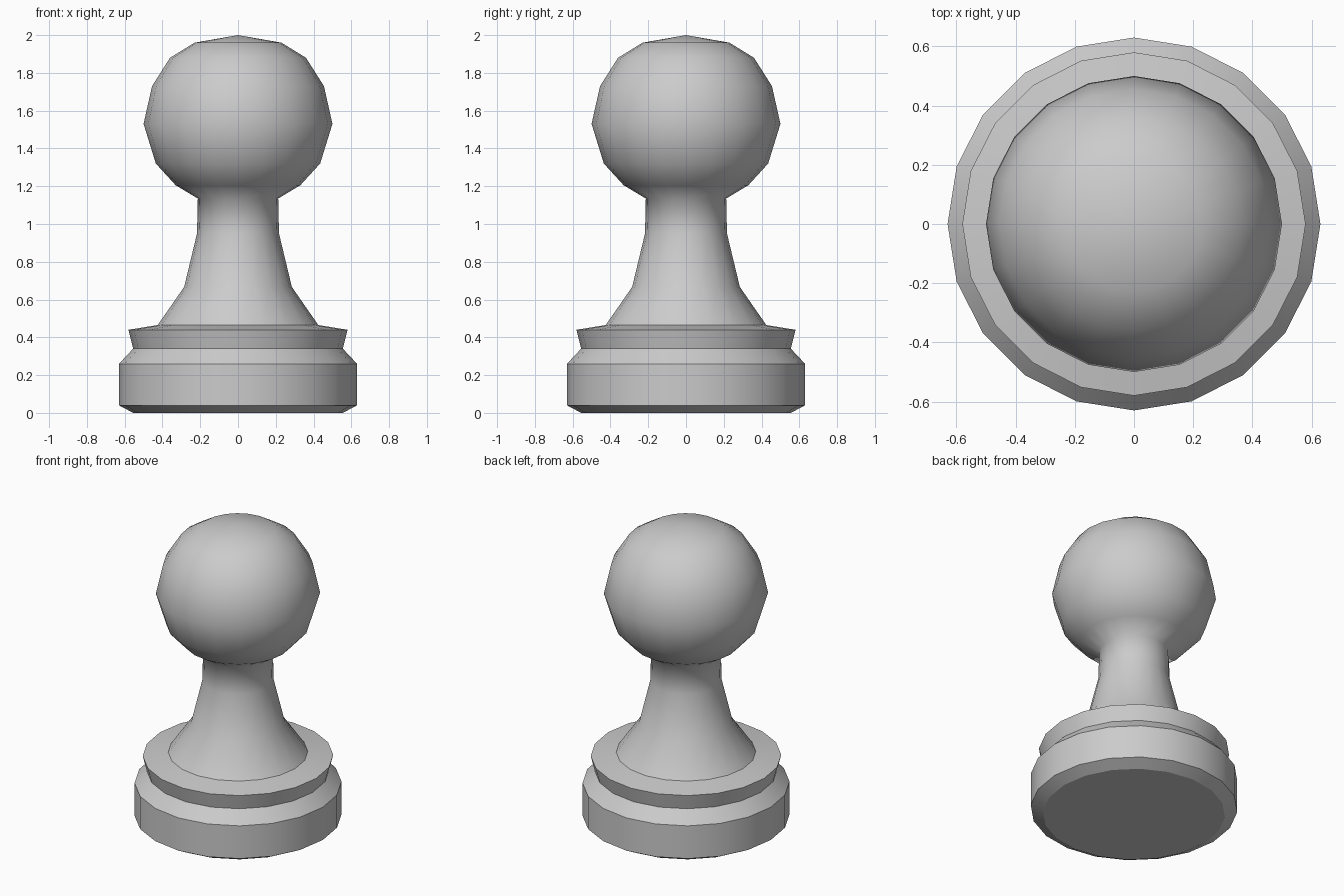
import bpy, bmesh, math

if "Cube" in bpy.data.objects:
    bpy.data.objects.remove(bpy.data.objects["Cube"])

SIDES = 20


def lathe(name, profile):
    """Turn (radius, z, sharp) points about z; the end at radius 0 is a pole."""
    bm = bmesh.new()
    rings = []
    for r, z, sharp in profile:
        if r == 0:
            rings.append([bm.verts.new((0, 0, z))] * SIDES)
        else:
            rings.append([bm.verts.new((r * math.cos(2 * math.pi * i / SIDES),
                                        r * math.sin(2 * math.pi * i / SIDES), z))
                          for i in range(SIDES)])
    bm.faces.new(rings[0][::-1])
    for a, b in zip(rings, rings[1:]):
        for i in range(SIDES):
            j = (i + 1) % SIDES
            quad = list(dict.fromkeys((a[i], a[j], b[j], b[i])))
            bm.faces.new(quad)
    for f in bm.faces:
        f.smooth = True
    # Crisp rings on the moulded base
    for ring, (r, z, sharp) in zip(rings, profile):
        if sharp:
            for i in range(SIDES):
                bm.edges.get((ring[i], ring[(i + 1) % SIDES])).smooth = False
    mesh = bpy.data.meshes.new(name)
    bm.to_mesh(mesh)
    bm.free()
    obj = bpy.data.objects.new(name, mesh)
    bpy.context.collection.objects.link(obj)
    return obj


# Chamfered foot and flared collar
base = [(0.555, 0, True), (0.63, 0.04, True), (0.63, 0.26, True),
        (0.555, 0.34, True), (0.58, 0.44, True), (0.425, 0.465, True)]
# Tapered neck
neck = [(0.285, 0.667, False), (0.217, 0.95, False), (0.213, 1.135, False)]
# Round head
head = [(0.33, 1.205, False), (0.435, 1.32, False), (0.5, 1.53, False),
        (0.455, 1.73, False), (0.36, 1.88, False), (0.23, 1.96, False),
        (0, 2.0, False)]

lathe("chess_pawn", base + neck + head)
